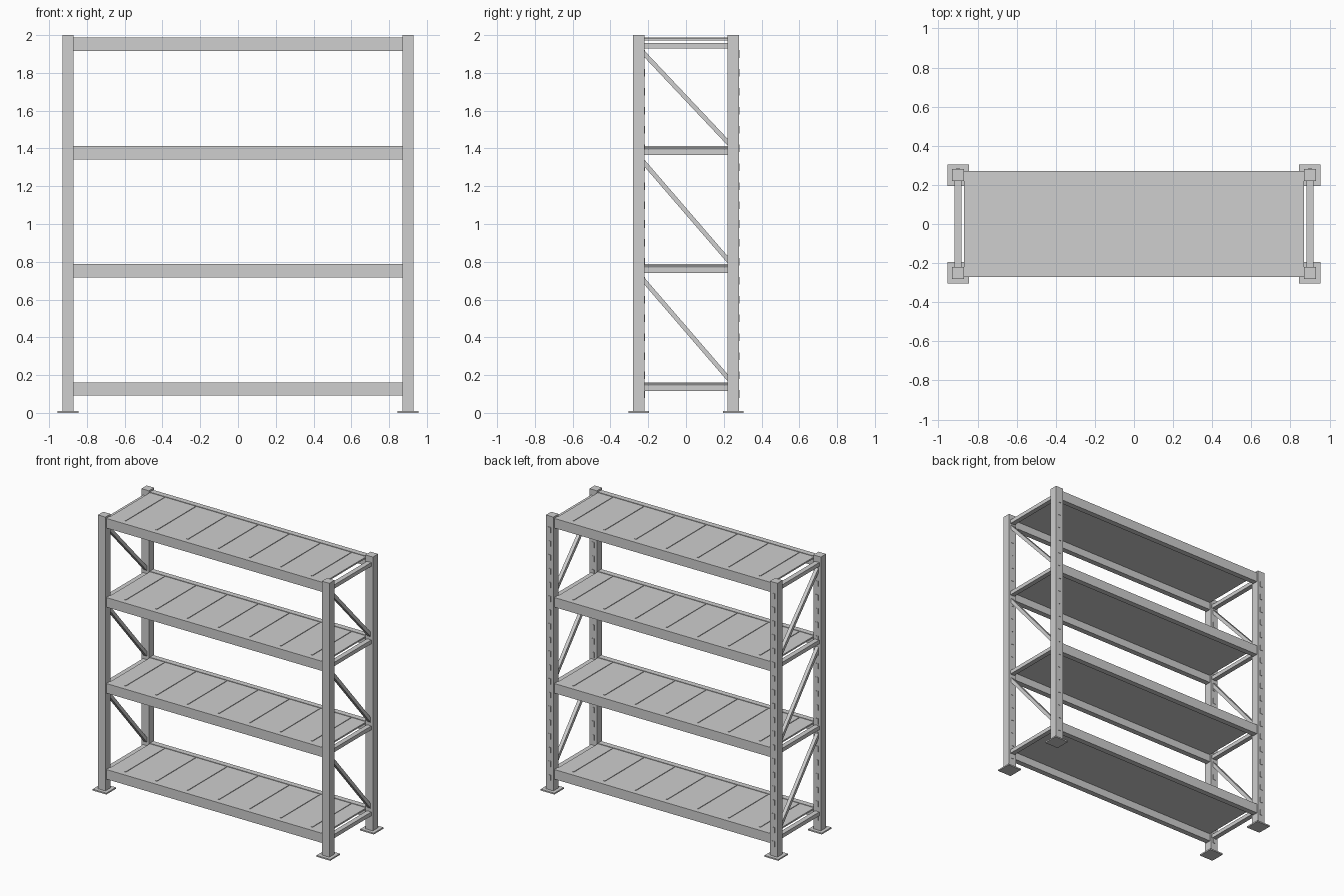
import bpy
import math
from mathutils import Matrix, Vector

cube = bpy.data.objects.get("Cube")
if cube:
    bpy.data.objects.remove(cube, do_unlink=True)

import bmesh

steel = bpy.data.materials.new("light grey steel")
steel.use_nodes = True
GREY = (0.62, 0.62, 0.62, 1)
steel.diffuse_color = GREY
steel.node_tree.nodes["Principled BSDF"].inputs["Base Color"].default_value = GREY


def boxes(name, parts):
    """One object from boxes given as (centre, size) or (centre, size, x tilt)."""
    bm = bmesh.new()
    for centre, size, *tilt in parts:
        turn = Matrix.Rotation(tilt[0] if tilt else 0, 4, 'X')
        place = Matrix.Translation(centre) @ turn @ Matrix.Diagonal((*size, 1))
        bmesh.ops.create_cube(bm, size=1, matrix=place)
    mesh = bpy.data.meshes.new(name)
    bm.to_mesh(mesh)
    bm.free()
    mesh.materials.append(steel)
    obj = bpy.data.objects.new(name, mesh)
    bpy.context.collection.objects.link(obj)
    return obj


POST_X, POST_Y, POST = 0.9, 0.25, 0.06
HEIGHT = 2.0
LEVELS = (0.127, 0.752, 1.377, 1.952)   # beam centre heights
BEAM_H = 0.07
INNER = POST_X - POST / 2

# Upright posts with foot plates and a row of slots on the rear face
for side, sx in (("left", 1), ("right", -1)):
    for end, sy in (("front", -1), ("back", 1)):
        x, y = sx * POST_X, sy * POST_Y
        tag = f"{end}_{side}"
        boxes(f"{tag}_post", [((x, y, HEIGHT / 2), (POST, POST, HEIGHT))])
        boxes(f"{tag}_foot_plate", [((x, y, 0.005), (0.11, 0.11, 0.01))])
        boxes(f"{tag}_slots", [((x, y + POST / 2, 0.1 + 0.1 * i), (0.02, 0.006, 0.04))
                               for i in range(19)])

    # End frame: horizontal ties and sloping braces
    x = sx * POST_X
    boxes(f"{side}_ties", [((x, 0, z + 0.003 if z < 1.9 else z - 0.009),
                            (0.035, 2 * POST_Y - POST, 0.028)) for z in LEVELS])
    braces = []
    for low, high in zip(LEVELS, LEVELS[1:]):
        start = Vector((x, -POST_Y, high - 0.02))
        finish = Vector((x, POST_Y, low + 0.025))
        run = finish - start
        braces.append(((start + finish) / 2, (0.025, run.length - 0.03, 0.024),
                       math.atan2(run.z, run.y)))
    boxes(f"{side}_diagonal_braces", braces)

# Shelves: front and back beams, thin deck and cross ribs
for n, z in enumerate(LEVELS, 1):
    top = z + BEAM_H / 2
    for end, sy in (("front", -1), ("back", 1)):
        boxes(f"shelf_{n}_{end}_beam",
              [((0, sy * POST_Y, z), (2 * INNER, 0.04, BEAM_H))])
    boxes(f"shelf_{n}_deck", [((0, 0, top - 0.0095), (2 * INNER, 0.46, 0.011))])
    boxes(f"shelf_{n}_ribs", [((0.25 * i, 0, top - 0.003), (0.01, 0.45, 0.006))
                              for i in range(-3, 4)])
